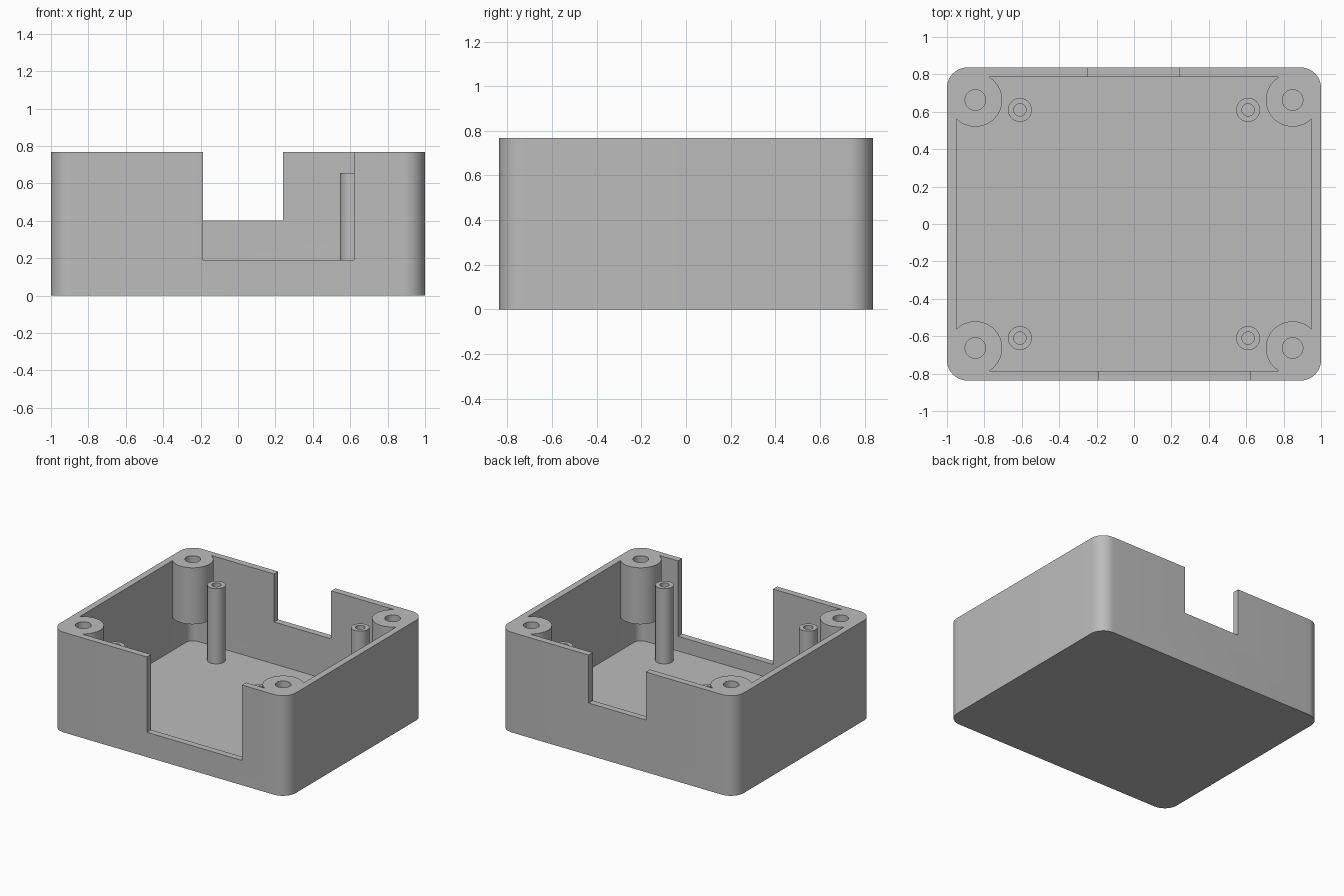
import bpy
import bmesh
from math import cos, sin, pi, radians

if "Cube" in bpy.data.objects:
    bpy.data.objects.remove(bpy.data.objects["Cube"], do_unlink=True)

HALF_X, HALF_Y, HEIGHT = 1.0, 0.837, 0.768
WALL, FLOOR, CORNER = 0.05, 0.078, 0.11

grey = bpy.data.materials.new("plain grey")
grey.use_nodes = True
colour = (0.5, 0.5, 0.5, 1)
grey.diffuse_color = colour
grey.node_tree.nodes["Principled BSDF"].inputs["Base Color"].default_value = colour


def prism(name, points, z0, z1):
    """Extrude a flat outline from z0 up to z1."""
    bm = bmesh.new()
    base = bm.faces.new([bm.verts.new((x, y, z0)) for x, y in points])
    top = bmesh.ops.extrude_face_region(bm, geom=[base])
    verts = [g for g in top["geom"] if isinstance(g, bmesh.types.BMVert)]
    bmesh.ops.translate(bm, verts=verts, vec=(0, 0, z1 - z0))
    bmesh.ops.recalc_face_normals(bm, faces=bm.faces)
    mesh = bpy.data.meshes.new(name)
    bm.to_mesh(mesh)
    bm.free()
    mesh.materials.append(grey)
    obj = bpy.data.objects.new(name, mesh)
    bpy.context.collection.objects.link(obj)
    return obj


def rounded_rect(hx, hy, r, steps=12):
    points = []
    for i, (sx, sy) in enumerate([(1, 1), (-1, 1), (-1, -1), (1, -1)]):
        for k in range(steps + 1):
            a = (i + k / steps) * pi / 2
            points.append((sx * (hx - r) + r * cos(a), sy * (hy - r) + r * sin(a)))
    return points


def circle(x, y, r, steps=48):
    return [(x + r * cos(2 * pi * k / steps), y + r * sin(2 * pi * k / steps))
            for k in range(steps)]


def rect(x0, x1, y0, y1):
    return [(x0, y0), (x1, y0), (x1, y1), (x0, y1)]


def combine(target, tool, operation):
    """Apply a boolean and discard the tool."""
    mod = target.modifiers.new("boolean", 'BOOLEAN')
    mod.operation, mod.solver, mod.object = operation, 'EXACT', tool
    bpy.context.view_layer.objects.active = target
    bpy.ops.object.modifier_apply(modifier=mod.name)
    bpy.data.objects.remove(tool, do_unlink=True)


def finish(obj):
    bpy.ops.object.select_all(action='DESELECT')
    obj.select_set(True)
    bpy.context.view_layer.objects.active = obj
    bpy.ops.object.shade_smooth_by_angle(angle=radians(30))


ABOVE = HEIGHT + 0.2
signs = [(sx, sy) for sx in (-1, 1) for sy in (-1, 1)]

# Open box with rounded corners
box = prism("enclosure_box", rounded_rect(HALF_X, HALF_Y, CORNER), 0, HEIGHT)
cavity = rounded_rect(HALF_X - WALL, HALF_Y - WALL, CORNER - WALL)
combine(box, prism("cavity", cavity, FLOOR, ABOVE), 'DIFFERENCE')

# Hanging screw bosses in the corners
for sx, sy in signs:
    x, y = sx * 0.848, sy * 0.663
    combine(box, prism("boss", circle(x, y, 0.143), 0.335, HEIGHT), 'UNION')
    combine(box, prism("screw_hole", circle(x, y, 0.055), 0.3, ABOVE), 'DIFFERENCE')

# Openings in the front and back walls
front = rect(-0.187, 0.62, -HALF_Y - 0.1, -HALF_Y + WALL + 0.02)
combine(box, prism("front_opening", front, 0.19, ABOVE), 'DIFFERENCE')
back = rect(-0.245, 0.24, HALF_Y - WALL - 0.02, HALF_Y + 0.1)
combine(box, prism("back_opening", back, 0.4, ABOVE), 'DIFFERENCE')
finish(box)

# Slim board standoffs rising from the floor
for sx, sy in signs:
    x, y = sx * 0.61, sy * 0.61
    name = f"standoff_{'back' if sy > 0 else 'front'}_{'left' if sx > 0 else 'right'}"
    post = prism(name, circle(x, y, 0.064, 32), FLOOR - 0.02, 0.655)
    combine(post, prism("pilot_hole", circle(x, y, 0.033, 32), FLOOR, ABOVE), 'DIFFERENCE')
    finish(post)
